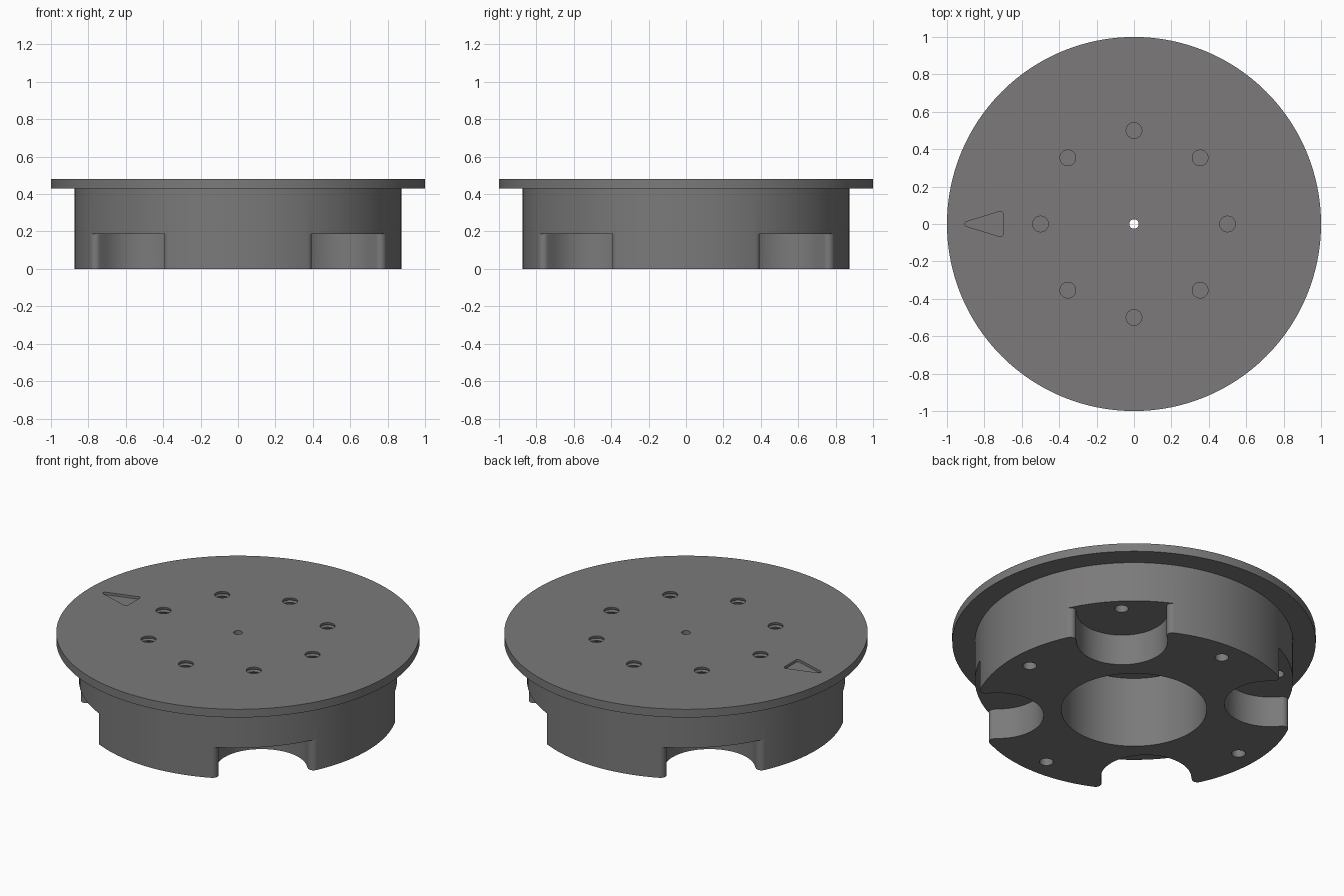
import bpy
import bmesh
from math import sin, cos, pi, sqrt, atan2
from mathutils import Matrix, Vector

cube = bpy.data.objects.get("Cube")
if cube:
    bpy.data.objects.remove(cube, do_unlink=True)

R_BODY, R_RIM = 0.875, 1.0
Z_RIM, Z_TOP, Z_POCKET = 0.43, 0.48, 0.187

grey = bpy.data.materials.new("dark_grey")
grey.use_nodes = True
COLOUR = (0.2, 0.195, 0.197, 1)
grey.diffuse_color = COLOUR
grey.node_tree.nodes["Principled BSDF"].inputs["Base Color"].default_value = COLOUR


def lathe(bm, profile, segs, loc=(0, 0), ring=False):
    """Turn (radius, z) points about a vertical axis; a ring profile closes on itself."""
    loops = [[bm.verts.new((loc[0] + r * cos(2 * pi * i / segs),
                            loc[1] + r * sin(2 * pi * i / segs), z))
              for i in range(segs)] for r, z in profile]
    pairs = list(zip(loops, loops[1:]))
    if ring:
        pairs.append((loops[-1], loops[0]))
    else:
        bm.faces.new(loops[0])
        bm.faces.new(loops[-1])
    for a, b in pairs:
        for i in range(segs):
            j = (i + 1) % segs
            bm.faces.new((a[i], a[j], b[j], b[i]))


def prism(bm, outline, z0, z1, angle=0):
    """Extrude a flat outline between two heights, turned about the centre."""
    turn = Matrix.Rotation(angle, 3, 'Z')
    low, high = ([bm.verts.new(turn @ Vector((x, y, z))) for x, y in outline]
                 for z in (z0, z1))
    bm.faces.new(low)
    bm.faces.new(high)
    for i in range(len(low)):
        j = (i + 1) % len(low)
        bm.faces.new((low[i], low[j], high[j], high[i]))


def arc(cx, cy, r, a0, a1, n):
    return [(cx + r * cos(a0 + (a1 - a0) * i / n),
             cy + r * sin(a0 + (a1 - a0) * i / n)) for i in range(n + 1)]


def make_object(bm, name):
    bmesh.ops.recalc_face_normals(bm, faces=bm.faces)
    mesh = bpy.data.meshes.new(name)
    bm.to_mesh(mesh)
    bm.free()
    mesh.materials.append(grey)
    obj = bpy.data.objects.new(name, mesh)
    bpy.context.collection.objects.link(obj)
    return obj


def cut(target, bm):
    """Subtract a set of cutters, then discard them."""
    cutter = make_object(bm, "cutter")
    cutter.hide_render = True
    mod = target.modifiers.new("cut", 'BOOLEAN')
    mod.operation = 'DIFFERENCE'
    mod.solver = 'EXACT'
    mod.object = cutter
    graph = bpy.context.evaluated_depsgraph_get()
    mesh = bpy.data.meshes.new_from_object(target.evaluated_get(graph))
    target.modifiers.clear()
    target.data = mesh
    bpy.data.objects.remove(cutter, do_unlink=True)


def polar(r, k):
    return r * cos(k * pi / 4), r * sin(k * pi / 4)


# Turned body: rim plate, drum, central bore and small centre hole
bm = bmesh.new()
lathe(bm, [(0.025, Z_TOP), (0.025, Z_RIM), (0.4, Z_RIM), (0.4, 0), (R_BODY, 0),
           (R_BODY, Z_RIM), (R_RIM, Z_RIM), (R_RIM, Z_TOP)], 128, ring=True)
body = make_object(bm, "flanged_base")

# Four U-shaped side pockets with rounded mouths
W, F = 0.25, 0.032
fu, fv = sqrt((R_BODY - F) ** 2 - (W + F) ** 2), W + F
mouth = atan2(fv, fu)
half = arc(fu, fv, F, 1.5 * pi, 2 * pi + mouth, 8)[::-1]
half = [(1.1 * cos(mouth), 1.1 * sin(mouth))] + half
outline = half + arc(0.75, 0, W, pi / 2, 1.5 * pi, 32) + [(u, -v) for u, v in half[::-1]]
bm = bmesh.new()
for k in range(4):
    prism(bm, outline, -0.1, Z_POCKET, pi / 4 + k * pi / 2)
cut(body, bm)

# Blind holes on the underside and in the pocket ceilings
bm = bmesh.new()
for k in range(8):
    in_pocket = k % 2
    z0, z1 = (0.1, 0.34) if in_pocket else (-0.1, 0.2)
    lathe(bm, [(0.038, z0), (0.038, z1)], 24, polar(0.79 if in_pocket else 0.75, k))
cut(body, bm)

# Threaded holes in the top, and the shallow pointer recess
PITCH = 0.022
thread = [(0.042, Z_TOP + 0.05), (0.042, Z_TOP - 0.006)]
for i in range(8):
    z = Z_TOP - 0.006 - i * PITCH
    thread += [(0.048, z - PITCH / 2), (0.042, z - PITCH)]
bm = bmesh.new()
for k in range(8):
    lathe(bm, thread, 24, polar(0.5, k))
r = 0.013
lean = atan2(0.053, 0.179)
pointer = (arc(-0.892, 0, r, pi / 2 + lean, 1.5 * pi - lean, 8)
           + arc(-0.713, -0.055, r, 1.5 * pi - lean, 2 * pi, 8)
           + arc(-0.713, 0.055, r, 0, pi / 2 + lean, 8))
prism(bm, pointer, Z_TOP - 0.015, Z_TOP + 0.05)
cut(body, bm)

# Smooth round walls, keep crisp edges
bpy.ops.object.select_all(action='DESELECT')
body.select_set(True)
bpy.context.view_layer.objects.active = body
bpy.ops.object.shade_smooth_by_angle()
